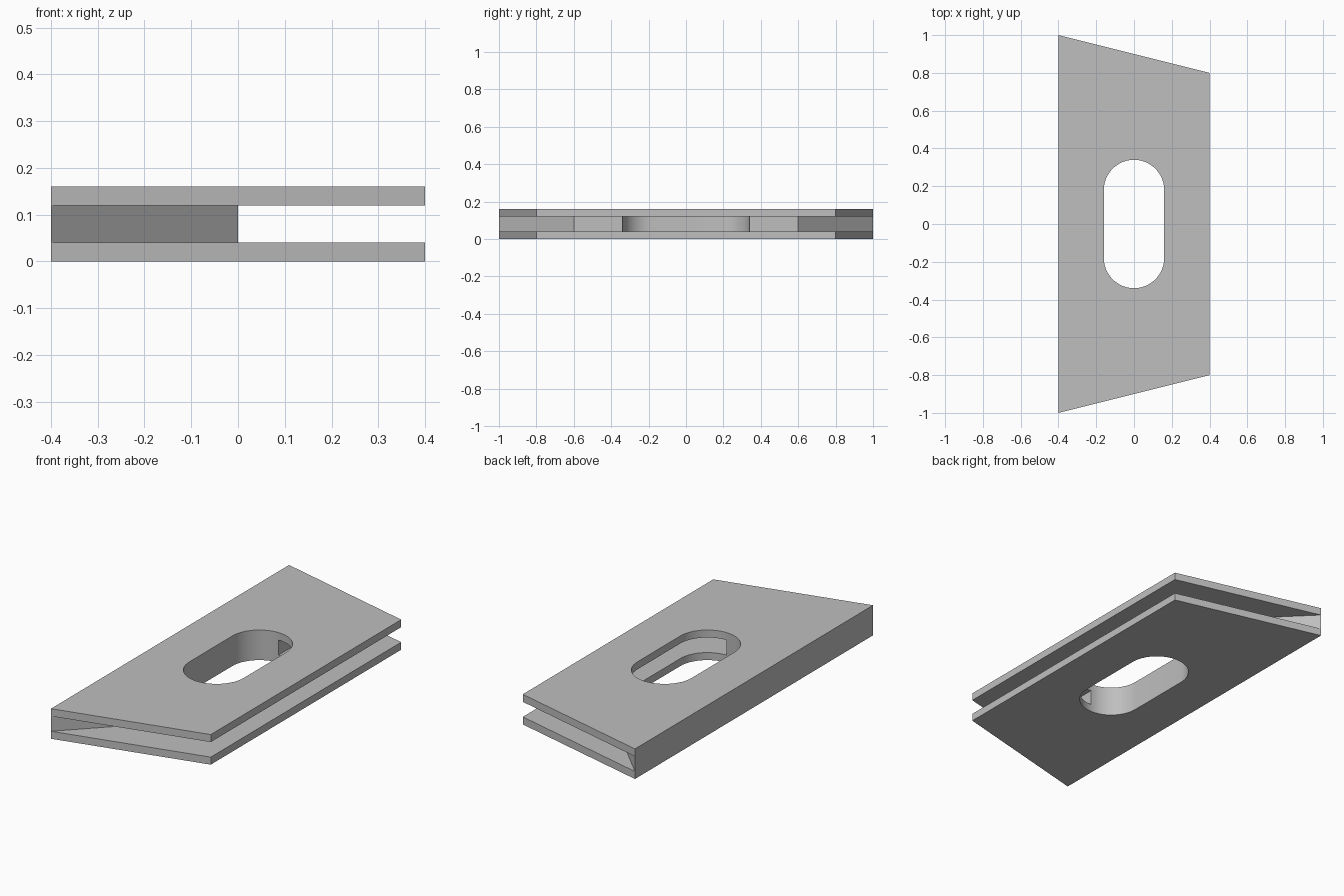
import bpy
import bmesh
from math import sin, cos, pi, radians

default_cube = bpy.data.objects.get("Cube")
if default_cube:
    bpy.data.objects.remove(default_cube, do_unlink=True)

PLATE = 0.04       # thickness of each outer plate
CORE = 0.08        # thickness of the core between them
RADIUS = 0.16      # radius of the slot ends
OFFSET = 0.18      # distance of the slot end centres from the middle
STEPS = 24         # segments per half circle

grey = bpy.data.materials.new("plain grey")
grey.use_nodes = True
grey.diffuse_color = (0.52, 0.52, 0.52, 1)
grey.node_tree.nodes["Principled BSDF"].inputs["Base Color"].default_value = grey.diffuse_color


def arc(center_y, start, end, steps):
    angles = [start + (end - start) * i / steps for i in range(steps + 1)]
    return [(RADIUS * cos(a), center_y + RADIUS * sin(a)) for a in angles]


def slab(name, loops, z, thickness):
    """Closed flat slab from an outline and optional hole loops."""
    bm = bmesh.new()
    caps = [[], []]
    for loop in loops:
        rings = [[bm.verts.new((x, y, h)) for x, y in loop] for h in (z, z + thickness)]
        count = len(loop)
        for cap, ring in zip(caps, rings):
            cap += [bm.edges.new((ring[i], ring[(i + 1) % count])) for i in range(count)]
        low, high = rings
        for i in range(count):
            j = (i + 1) % count
            bm.faces.new((low[i], low[j], high[j], high[i]))
    for cap in caps:
        bmesh.ops.triangle_fill(bm, edges=cap, use_beauty=True, normal=(0, 0, 1))
    bmesh.ops.recalc_face_normals(bm, faces=bm.faces[:])
    mesh = bpy.data.meshes.new(name)
    bm.to_mesh(mesh)
    bm.free()
    mesh.materials.append(grey)
    obj = bpy.data.objects.new(name, mesh)
    bpy.context.collection.objects.link(obj)
    bpy.ops.object.select_all(action='DESELECT')
    obj.select_set(True)
    bpy.context.view_layer.objects.active = obj
    bpy.ops.object.shade_smooth_by_angle(angle=radians(30))
    return obj


# Outer plates: tapered outline with a rounded slot
outline = [(-0.4, -1), (0.4, -0.8), (0.4, 0.8), (-0.4, 1)]
slot = arc(OFFSET, 0, pi, STEPS) + arc(-OFFSET, pi, 2 * pi, STEPS)
slab("bottom_plate", [outline, slot], 0, PLATE)
slab("top_plate", [outline, slot], PLATE + CORE, PLATE)

# Core: steeper tapered half-width spacer, notched by the same slot
notch = arc(OFFSET, pi / 2, pi, STEPS // 2) + arc(-OFFSET, pi, 1.5 * pi, STEPS // 2)
core_outline = [(0, 0.6)] + notch + [(0, -0.6), (-0.4, -1), (-0.4, 1)]
slab("core_spacer", [core_outline], PLATE, CORE)
